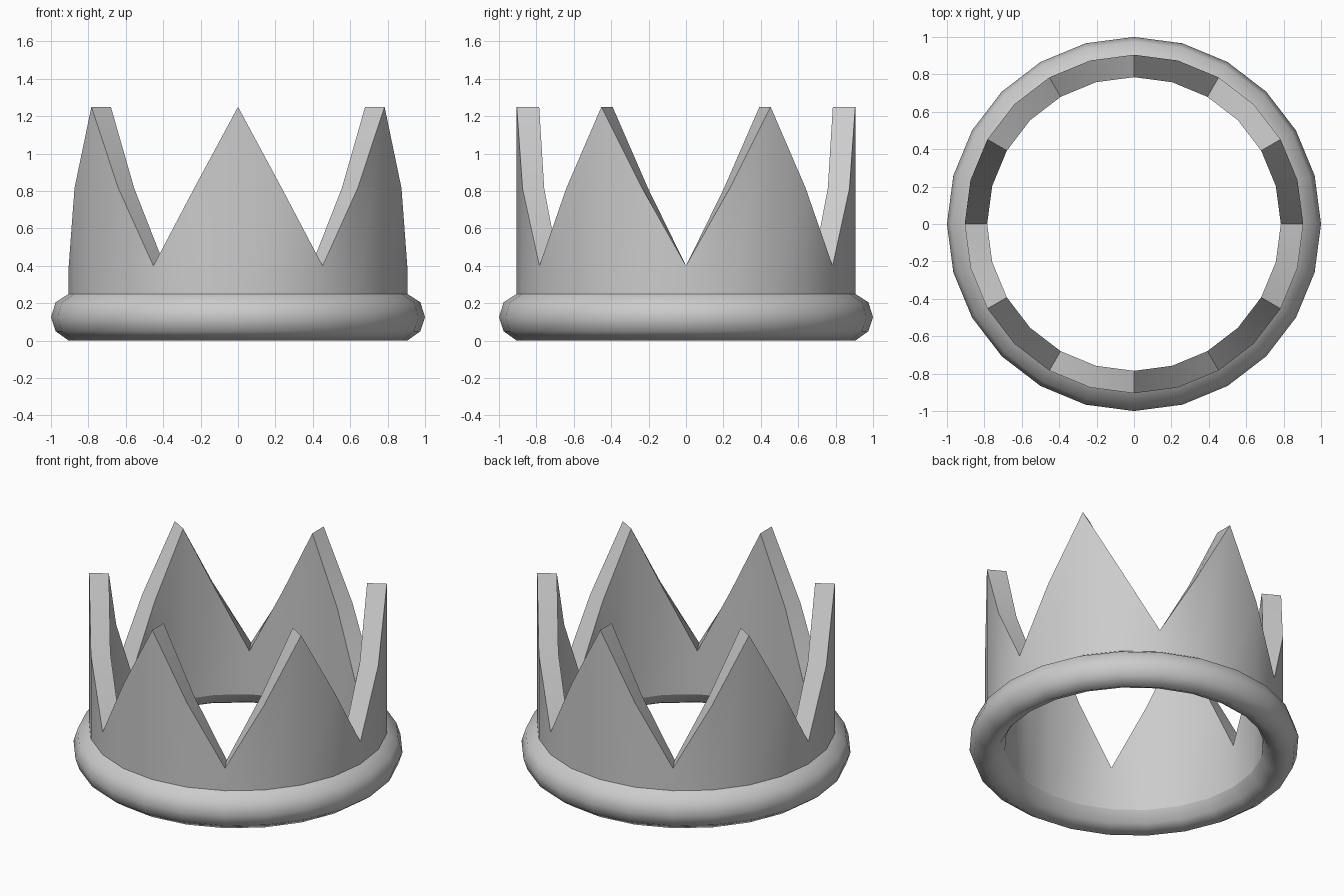
import bpy, bmesh, math

if "Cube" in bpy.data.objects:
    bpy.data.objects.remove(bpy.data.objects["Cube"])

SEGMENTS = 24
TIP_HEIGHTS = [0.40, 0.815, 1.25, 0.815]  # valley, slope, peak, slope


def lathe(name, profile_at, smooth_angle):
    """Sweep a profile (which may change per column) around the z axis."""
    bm = bmesh.new()
    columns = []
    for i in range(SEGMENTS):
        a = 2 * math.pi * i / SEGMENTS
        columns.append([bm.verts.new((r * math.cos(a), r * math.sin(a), z))
                        for r, z in profile_at(i)])
    for i in range(SEGMENTS):
        a, b = columns[i], columns[(i + 1) % SEGMENTS]
        for j in range(len(a) - 1):
            bm.faces.new((a[j], b[j], b[j + 1], a[j + 1]))
    mesh = bpy.data.meshes.new(name)
    bm.to_mesh(mesh)
    bm.free()
    obj = bpy.data.objects.new(name, mesh)
    bpy.context.collection.objects.link(obj)
    bpy.ops.object.select_all(action='DESELECT')
    obj.select_set(True)
    bpy.context.view_layer.objects.active = obj
    bpy.ops.object.shade_smooth_by_angle(angle=math.radians(smooth_angle))
    return obj


# Rounded band at the bottom, from the inner wall under to the outer wall
def band_profile(i):
    return [(0.785, 0.11), (0.825, 0.04), (0.905, 0.0), (0.975, 0.05),
            (1.0, 0.125), (0.975, 0.205), (0.905, 0.25)]


# Thick wall rising into six points
def wall_profile(i):
    top = TIP_HEIGHTS[i % 4]
    return [(0.905, 0.25), (0.905, top), (0.785, top), (0.785, 0.11)]


lathe("base_band", band_profile, 65)
lathe("pointed_wall", wall_profile, 50)
